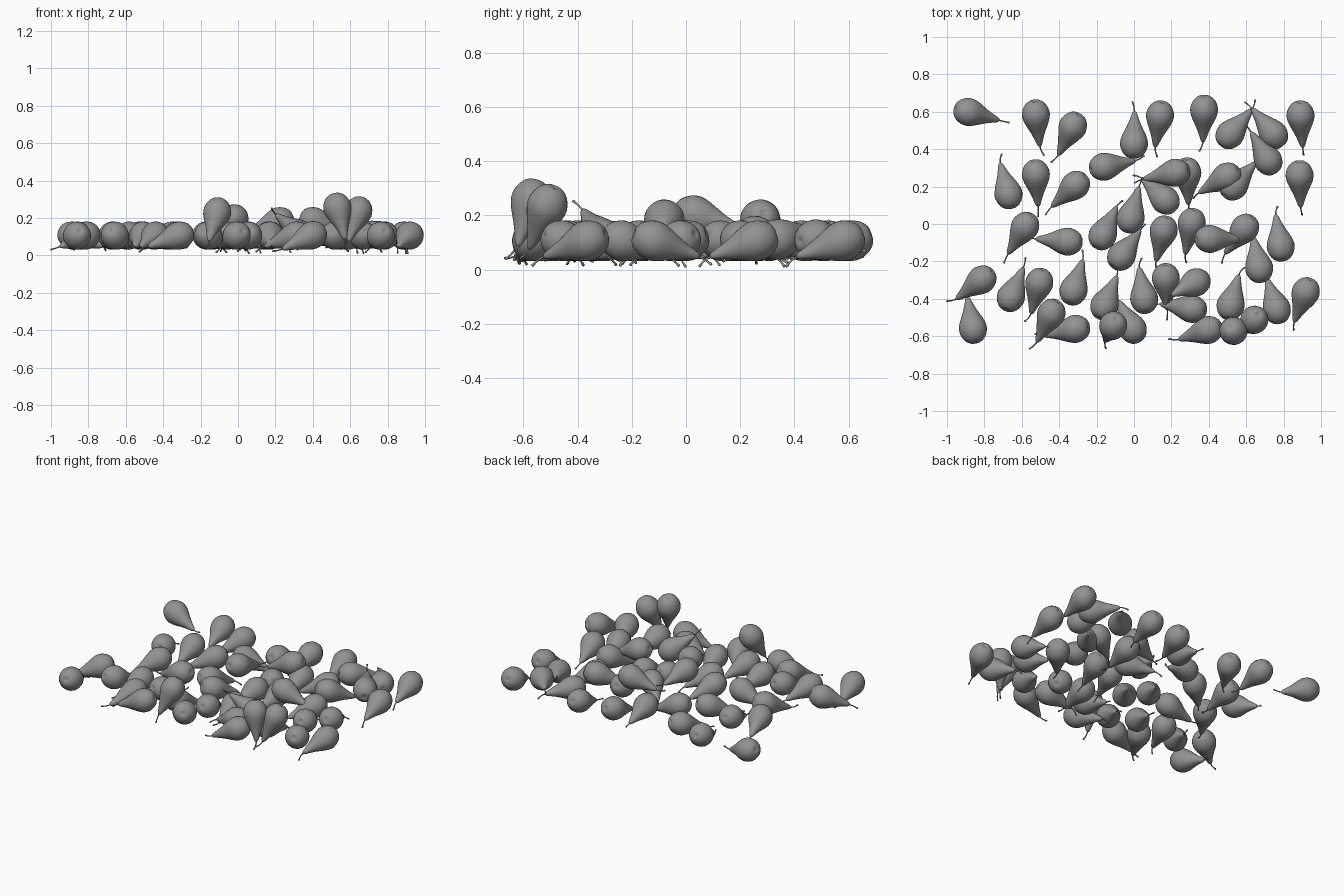
import bpy, bmesh, math, random

random.seed(4)
SEG = 28


def ring(bm, centre, radius, n, tilt=0.0):
    """Ring of vertices around the local x axis, optionally tilted."""
    out = []
    for i in range(n):
        a = 2 * math.pi * i / n
        y, z = radius * math.cos(a), radius * math.sin(a)
        out.append(bm.verts.new((centre[0] - y * math.sin(tilt),
                                 centre[1] + y * math.cos(tilt), centre[2] + z)))
    return out


def tube(bm, rings):
    """Skin a sequence of rings and cap both ends."""
    n = len(rings[0])
    for a, b in zip(rings, rings[1:]):
        for i in range(n):
            j = (i + 1) % n
            bm.faces.new((a[i], b[i], b[j], a[j]))
    bm.faces.new(rings[0])
    bm.faces.new(rings[-1][::-1])


def pear_mesh():
    bm = bmesh.new()
    # body: belly centred on the origin, neck along +x
    profile = [(-.068, .004), (-.071, .012), (-.0725, .020), (-.069, .032), (-.060, .046),
               (-.045, .059), (-.025, .069), (-.005, .0742), (.012, .0745), (.032, .0705),
               (.055, .062), (.080, .0505), (.105, .039), (.130, .029), (.155, .0205),
               (.172, .015), (.182, .010), (.187, .004)]
    tube(bm, [ring(bm, (x, 0, 0), r, SEG) for x, r in profile])
    # stem: thin bent tube, thicker at the tip
    path = [(.178, 0, .0045, 0), (.196, .002, .0037, .15), (.211, .007, .0035, .35),
            (.224, .014, .0038, .55), (.234, .021, .0055, .6), (.237, .023, .004, .6)]
    tube(bm, [ring(bm, (x, y, 0), r, 8, t) for x, y, r, t in path])
    bmesh.ops.recalc_face_normals(bm, faces=bm.faces)
    for f in bm.faces:
        f.smooth = True
    me = bpy.data.meshes.new("pear")
    bm.to_mesh(me)
    bm.free()
    # dark grey skin
    mat = bpy.data.materials.new("dark_grey_skin")
    mat.diffuse_color = (.29, .29, .29, 1)
    me.materials.append(mat)
    return me


MESH = pear_mesh()


def place(row, pears):
    """Each pear: belly x, y, neck heading, then optional belly height and neck tilt."""
    for i, p in enumerate(pears):
        x, y, heading = p[:3]
        z = p[3] if len(p) > 3 else .108
        tilt = p[4] if len(p) > 4 else -19
        ob = bpy.data.objects.new(f"pear_{row}_{i + 1}", MESH)
        bpy.context.collection.objects.link(ob)
        ob.location = (x, y, z)
        ob.rotation_euler = (random.uniform(0, 2 * math.pi),
                             math.radians(-tilt), math.radians(heading))


# pears lying in loose rows, from back to front
place("back", [
    (-.89, .60, -15), (-.525, .59, -83), (-.325, .525, -117), (0, .425, 89),
    (.14, .585, -99), (.375, .615, -92), (.51, .475, 49, .11, -8),
    (.75, .475, 130, .11, 3), (.89, .585, -86), (.72, .335, 121, .11, 12)])

place("upper", [
    (-.67, .155, 105), (-.525, .27, -86), (-.31, .21, -138), (-.165, .305, 11),
    (.285, .28, -88), (.17, .125, 137), (.50, .255, -150, .125), (.53, .20, 47),
    (.885, .265, -88)])

place("middle", [
    (-.58, -.01, -122), (-.35, -.095, 175), (-.17, -.065, 64), (-.07, -.175, 54),
    (.16, -.03, -104), (.31, .01, -102), (.595, -.02, -128), (.785, -.125, 99),
    (.67, -.24, 101)])

place("lower", [
    (-.81, -.295, -143), (-.66, -.395, 67), (-.505, -.31, -105), (-.325, -.36, 73),
    (-.16, -.44, 67), (-.005, -.565, 117), (.055, -.405, 99), (.17, -.285, -87),
    (.315, -.455, 171), (.515, -.44, 75), (.765, -.46, 108), (.92, -.36, -111)])

place("front", [
    (-.86, -.565, 100), (-.44, -.475, -117), (-.31, -.56, -168),
    (.40, -.565, -162, .11, -24)])

# pears resting on others or leaning steeply
place("raised", [
    (.225, .275, -169, .185), (-.02, .025, 75, .20, -15), (.40, -.08, 0, .185),
    (.335, -.31, -152, .11, 36), (-.11, -.54, -117, .235, -58),
    (.53, -.57, -50, .26, -69), (.645, -.51, -128, .24, -62)])
